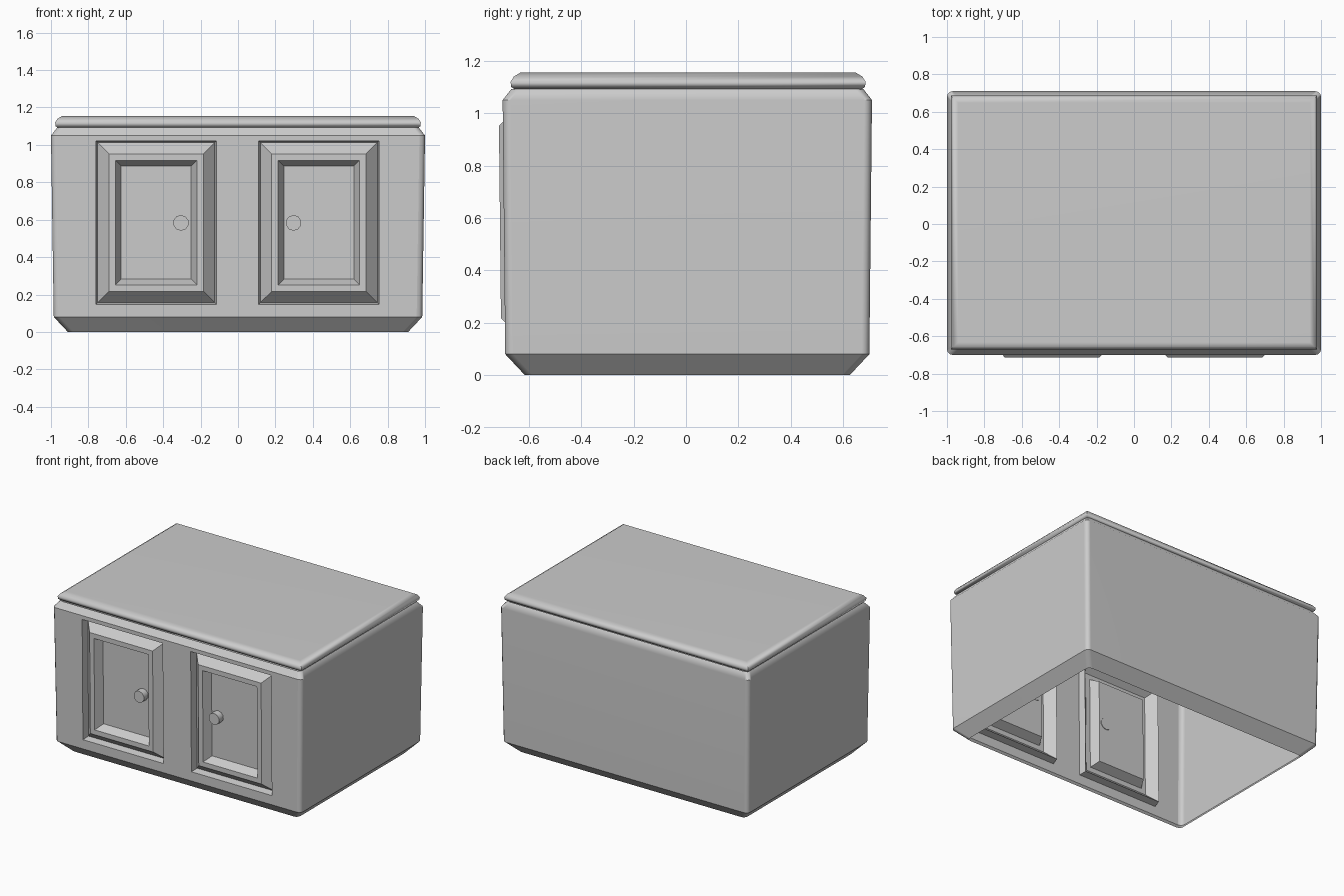
import bpy, bmesh
from math import sin, cos, pi, radians
from mathutils import Matrix

if "Cube" in bpy.data.objects:
    bpy.data.objects.remove(bpy.data.objects["Cube"])


def finish(name, bm, angle=40, recalc=False):
    bmesh.ops.remove_doubles(bm, verts=bm.verts, dist=0.0005)
    if recalc:
        bmesh.ops.recalc_face_normals(bm, faces=bm.faces)
    me = bpy.data.meshes.new(name)
    bm.to_mesh(me)
    bm.free()
    ob = bpy.data.objects.new(name, me)
    bpy.context.collection.objects.link(ob)
    bpy.context.view_layer.objects.active = ob
    bpy.ops.object.select_all(action='DESELECT')
    ob.select_set(True)
    bpy.ops.object.shade_smooth_by_angle(angle=radians(angle))
    weighted = ob.modifiers.new("weighted", 'WEIGHTED_NORMAL')
    weighted.keep_sharp = True
    return ob


def bridge(bm, a, b, skip=()):
    n = len(a)
    for i in range(n):
        if i not in skip:
            j = (i + 1) % n
            bm.faces.new((a[i], a[j], b[j], b[i]))


def wall_y(z):
    # the front wall leans out slightly towards the top
    return -0.69 - 0.01 * (z - 0.08) / 0.97


# Cabinet body: open-bottomed shell with rounded upright corners
R, SEG = 0.03, 3
BODY = [(0.0, 0.91, 0.62), (0.08, 0.985, 0.695),
        (1.05, 1.0, 0.705), (1.092, 0.967, 0.672)]
bm = bmesh.new()
rings = []
for z, hx, hy in BODY:
    ring = []
    for k, (sx, sy) in enumerate([(1, -1), (1, 1), (-1, 1), (-1, -1)]):
        for s in range(SEG + 1):
            a = -pi / 2 + k * pi / 2 + s * pi / 2 / SEG
            ring.append(bm.verts.new((sx * (hx - R) + R * cos(a),
                                      0.005 + sy * (hy - R) + R * sin(a), z)))
    rings.append(ring)
front = len(rings[0]) - 1
for i in range(3):
    bridge(bm, rings[i], rings[i + 1], skip=(front,) if i == 1 else ())

# Front wall grid with two door openings
DOORS = [(-0.76, -0.115), (0.11, 0.755)]
Z0, Z1 = 0.147, 1.022
zs = [0.08, Z0, Z1, 1.05]
grid = []
for z in zs:
    end = 0.955 + 0.015 * (z - 0.08) / 0.97
    xs = [-end, *DOORS[0], *DOORS[1], end]
    grid.append([bm.verts.new((x, wall_y(z), z)) for x in xs])
for r in range(3):
    for c in range(5):
        if r == 1 and c in (1, 3):
            continue
        bm.faces.new((grid[r][c], grid[r][c + 1], grid[r + 1][c + 1], grid[r + 1][c]))

# Doors: groove, sloped moulding, flat frame and sunken panel (inset, depth)
STEPS = [(0, 0), (0.01, 0.05), (0.07, -0.015), (0.105, -0.015), (0.135, 0.045)]
for x0, x1 in DOORS:
    loops = []
    for d, dep in STEPS:
        pts = [(x0 + d, Z0 + d), (x1 - d, Z0 + d), (x1 - d, Z1 - d), (x0 + d, Z1 - d)]
        loops.append([bm.verts.new((x, wall_y(z) + dep, z)) for x, z in pts])
    for a, b in zip(loops, loops[1:]):
        bridge(bm, a, b)
    bm.faces.new(loops[-1])
finish("cabinet_body", bm)

# Worktop slab with rounded edge profile
bm = bmesh.new()
slab = []
for z, hx in [(1.088, 0.958), (1.1, 0.975), (1.12, 0.978), (1.14, 0.965), (1.155, 0.94)]:
    hy = hx - 0.3
    slab.append([bm.verts.new((sx * hx, 0.008 + sy * hy, z))
                 for sx, sy in [(-1, -1), (1, -1), (1, 1), (-1, 1)]])
for a, b in zip(slab, slab[1:]):
    bridge(bm, a, b)
bm.faces.new(slab[-1])
bm.faces.new(slab[0][::-1])
finish("worktop", bm, 50, True)

# Door knobs
for name, x in [("left_knob", -0.305), ("right_knob", 0.297)]:
    bm = bmesh.new()
    bmesh.ops.create_cone(bm, cap_ends=True, segments=10, radius1=0.042,
                          radius2=0.042, depth=0.055,
                          matrix=Matrix.Translation((x, -0.673, 0.583))
                          @ Matrix.Rotation(pi / 2, 4, 'X'))
    finish(name, bm)
